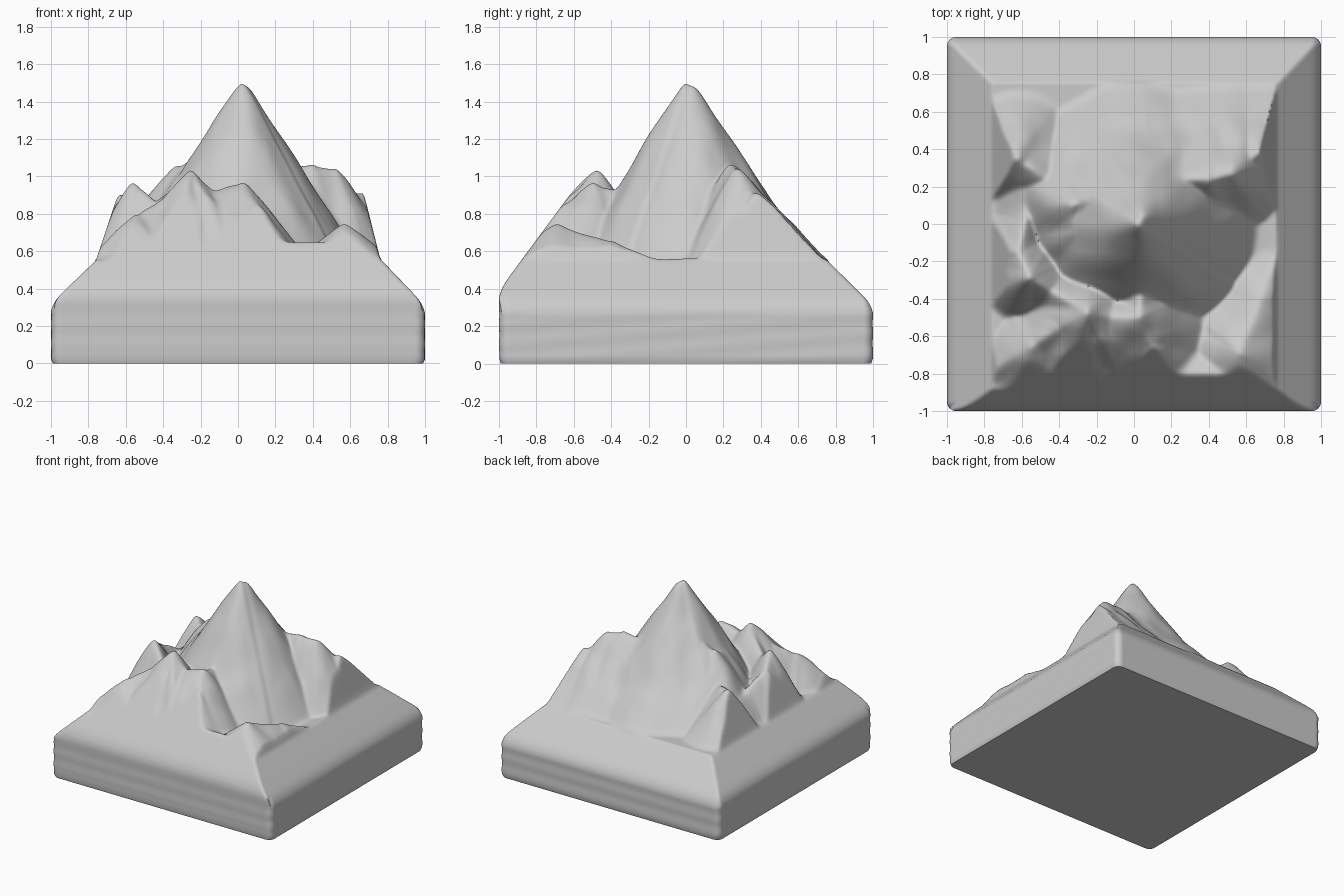
import bpy, bmesh, math
from mathutils import Vector, noise

if "Cube" in bpy.data.objects:
    bpy.data.objects.remove(bpy.data.objects["Cube"])

N = 180  # grid divisions


def smax(a, b, k):
    h = max(k - abs(a - b), 0) / k
    return max(a, b) + h * h * k * 0.25


def smin(a, b, k):
    return -smax(-a, -b, k)


# Ridge lines: (slope towards -y, slope towards +y, crest points)
RIDGES = [
    # main summit
    (1.65, 1.5, [(0.02, 0, 1.49), (0.04, 0.03, 1.47)]),
    # back right ridge
    (1.9, 1.1, [(0.1, 0.22, 1.1), (0.28, 0.24, 1.04), (0.4, 0.24, 1.06), (0.52, 0.27, 1.04),
                (0.58, 0.32, 0.92), (0.66, 0.38, 0.91), (0.73, 0.5, 0.78)]),
    # left shoulder of the summit, falling to a back left knob
    (1.6, 1.1, [(-0.02, 0.18, 1.15), (-0.25, 0.12, 1.08), (-0.33, 0.1, 1.05), (-0.46, 0.24, 0.85),
                (-0.62, 0.35, 0.9)]),
    (1.6, 1.6, [(-0.33, 0.1, 1.05), (-0.32, -0.05, 0.98), (-0.3, -0.2, 0.84)]),
    # left ridge
    (1.9, 1.7, [(-0.66, 0.55, 0.65), (-0.62, 0.35, 0.9), (-0.6, 0.2, 0.72), (-0.58, 0.02, 0.78),
                (-0.62, -0.15, 0.88), (-0.56, -0.28, 0.96), (-0.44, -0.36, 0.87), (-0.25, -0.47, 1.01)]),
    # front ridge
    (1.0, 1.7, [(-0.55, -0.66, 0.79), (-0.4, -0.56, 0.87), (-0.25, -0.48, 1.03), (-0.12, -0.5, 0.93),
                (0.03, -0.5, 0.97), (0.1, -0.66, 0.84), (0.2, -0.8, 0.65)]),
    # spur joining front ridge to summit
    (1.5, 1.5, [(0.03, -0.48, 0.95), (0.04, -0.3, 0.9), (0.02, -0.1, 1.25)]),
    # front and right rims of the valley
    (0.8, 0.8, [(0.2, -0.8, 0.65), (0.48, -0.8, 0.65), (0.57, -0.69, 0.74), (0.68, -0.4, 0.65),
                (0.77, -0.15, 0.55), (0.77, 0.12, 0.56), (0.74, 0.4, 0.7)]),
    # front left corner
    (0.9, 1.4, [(-0.78, -0.8, 0.58), (-0.55, -0.66, 0.79)]),
]


def ridge_height(x, y, s_front, s_back, pts):
    best = -9
    for (ax, ay, az), (bx, by, bz) in zip(pts, pts[1:]):
        dx, dy = bx - ax, by - ay
        t = min(1, max(0, ((x - ax) * dx + (y - ay) * dy) / (dx * dx + dy * dy)))
        ex, ey = x - ax - t * dx, y - ay - t * dy
        d2 = ex * ex + ey * ey
        mix = 0.5 + 0.5 * ey / (math.sqrt(d2) + 0.01)
        slope = s_front + (s_back - s_front) * mix
        z = az + t * (bz - az) - slope * (math.sqrt(d2 + 0.0009) - 0.03)
        best = smax(best, z, 0.02)
    return best


def rim(d, z0, slope, steep):
    # sloping skirt, turning steeper past the ledge, rounded at the wall
    z = z0 + slope * min(d, 0.24) + steep * max(d - 0.24, 0)
    return z - 0.04 * math.exp(-d / 0.015)


def height(x, y):
    z = 0.55 - 0.06 * math.exp(-((x - 0.48) ** 2 + (y + 0.3) ** 2) / 0.05)
    for s_front, s_back, pts in RIDGES:
        z = smax(z, ridge_height(x, y, s_front, s_back, pts), 0.04)
    z += 0.025 * noise.noise(Vector((x * 7, y * 7, 3))) * min(1, max(0, (z - 0.58) * 5))
    z = smin(z, rim(1 + y, 0.39, 1.35, 1.35), 0.015)
    z = smin(z, rim(1 - y, 0.31, 0.98, 3.5), 0.02)
    z = smin(z, rim(1 + x, 0.32, 0.96, 3.0), 0.02)
    return smin(z, rim(1 - x, 0.31, 1.04, 4.0), 0.02)


# Terrain surface on a square with softened corners
bm = bmesh.new()
bmesh.ops.create_grid(bm, x_segments=N, y_segments=N, size=1)
top = bm.verts.layers.float_vector.new("top")
for v in bm.verts:
    x, y = v.co.x, v.co.y
    v.co.z = height(x, y)
    cx, cy = abs(x) - 0.95, abs(y) - 0.95
    if cx > 0 and cy > 0:
        k = max(cx, cy) / math.hypot(cx, cy)
        v.co.x = math.copysign(0.95 + cx * k, x)
        v.co.y = math.copysign(0.95 + cy * k, y)
    v[top] = v.co

# Walls: rows extruded downward, with faint ripples and a tucked bottom edge
ROWS = 12
for r in range(1, ROWS + 1):
    edges = [e for e in bm.edges if e.is_boundary]
    bmesh.ops.extrude_edge_only(bm, edges=edges)
    edges = [e for e in bm.edges if e.is_boundary]
    for v in {v for e in edges for v in e.verts}:
        t = v[top]
        z = t.z * (1 - r / ROWS)
        inset = 0.01 if r == ROWS else 0.0015 * (1 + math.sin(z * 60 - t.y * 5))
        v.co = (t.x * (1 - inset), t.y * (1 - inset), z)

# Flat underside
bmesh.ops.contextual_create(bm, geom=edges)
bmesh.ops.recalc_face_normals(bm, faces=bm.faces)

mesh = bpy.data.meshes.new("mountain")
bm.to_mesh(mesh)
bm.free()
mountain = bpy.data.objects.new("mountain", mesh)
bpy.context.collection.objects.link(mountain)
bpy.context.view_layer.objects.active = mountain
mountain.select_set(True)
bpy.ops.object.shade_smooth_by_angle(angle=math.radians(60))
